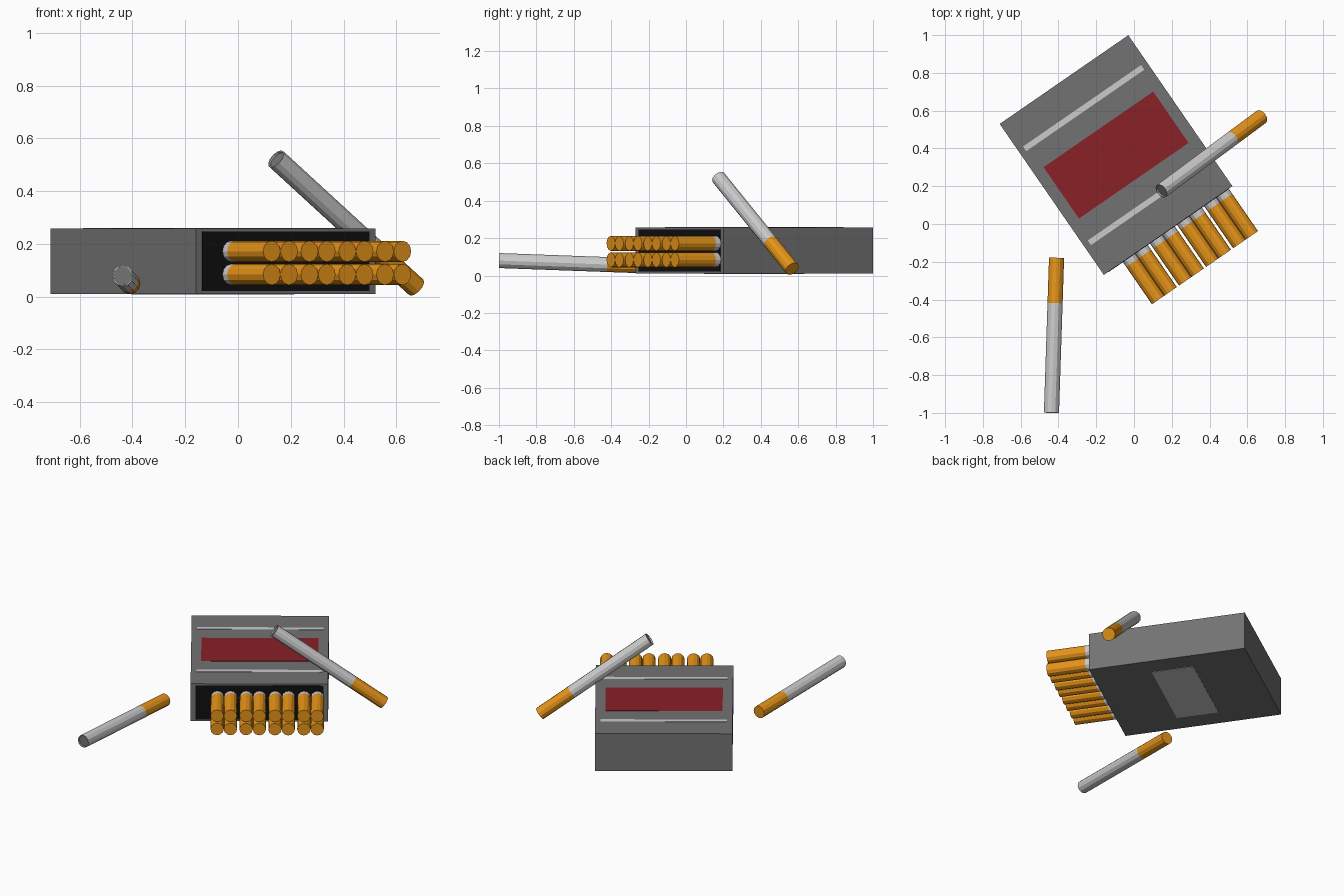
import bpy, bmesh, math
from mathutils import Vector, Matrix

if "Cube" in bpy.data.objects:
    bpy.data.objects.remove(bpy.data.objects["Cube"])

ANGLE = math.radians(34.6)
PACK = Matrix.Translation((-0.095, 0.365, 0)) @ Matrix.Rotation(ANGLE, 4, 'Z')
SIDES, R, LENGTH, FILTER = 12, 0.04, 0.82, 0.24


def material(name, rgb):
    m = bpy.data.materials.new(name)
    m.diffuse_color = (*rgb, 1)
    m.use_nodes = True
    m.node_tree.nodes["Principled BSDF"].inputs["Base Color"].default_value = m.diffuse_color
    return m


ORANGE = material("orange", (0.8, 0.3, 0.01))
RED = material("red", (0.25, 0.015, 0.02))
BLACK = material("black", (0.005, 0.005, 0.005))
DARK = material("dark_grey", (0.17, 0.17, 0.17))
LIGHT = material("light_grey", (0.6, 0.6, 0.6))


def finish(name, bm, mat, matrix):
    bmesh.ops.recalc_face_normals(bm, faces=bm.faces[:])
    mesh = bpy.data.meshes.new(name)
    bm.to_mesh(mesh)
    bm.free()
    ob = bpy.data.objects.new(name, mesh)
    bpy.context.collection.objects.link(ob)
    ob.matrix_world = matrix
    if mat:
        mesh.materials.append(mat)
    return ob


def box(name, size, centre, mat=None):
    bm = bmesh.new()
    bmesh.ops.create_cube(bm, size=1)
    bmesh.ops.scale(bm, vec=size, verts=bm.verts)
    bmesh.ops.translate(bm, vec=centre, verts=bm.verts)
    return finish(name, bm, mat, PACK)


def lathe(name, profile, mat, matrix):
    """Closed solid from (radius, height) rings along local z."""
    bm = bmesh.new()
    rings = [[bm.verts.new((r * math.cos(i * math.tau / SIDES),
                            r * math.sin(i * math.tau / SIDES), z))
              for i in range(SIDES)] for r, z in profile]
    for a, b in zip(rings, rings[1:]):
        for i in range(SIDES):
            j = (i + 1) % SIDES
            bm.faces.new((a[i], a[j], b[j], b[i]))
    bm.faces.new(rings[0][::-1])
    bm.faces.new(rings[-1])
    return finish(name, bm, mat, matrix)


def cigarette(name, filter_end, paper_end):
    a, b = Vector(filter_end), Vector(paper_end)
    rot = (b - a).to_track_quat('Z', 'Y').to_matrix().to_4x4()
    m = Matrix.Translation(a) @ rot
    lathe(name + "_filter", [(R, 0), (R, FILTER)], ORANGE, m)
    # paper tube with a shallow recessed end
    lathe(name + "_paper", [(R, FILTER), (R, LENGTH), (R - 0.005, LENGTH),
                            (R - 0.005, LENGTH - 0.01)], None, m)
    lathe(name + "_tobacco", [(R - 0.006, LENGTH - 0.02),
                              (R - 0.006, LENGTH - 0.008)], DARK, m)


# pack and its open front
box("pack_body", (0.827, 0.971, 0.248), (0, 0, 0.134), DARK)
box("pack_opening", (0.77, 0.004, 0.226), (0, -0.4855, 0.134), BLACK)

# printed panels
box("top_panel", (0.705, 0.33, 0.004), (0, 0, 0.258), RED)
for side, label in ((1, "back"), (-1, "front")):
    box(label + "_stripe", (0.76, 0.03, 0.004), (0, side * 0.302, 0.258), LIGHT)
box("bottom_panel", (0.57, 0.26, 0.004), (0, 0, 0.010), LIGHT)

# two rows of paired cigarettes sticking out of the pack
for row, z in enumerate((0.084, 0.172)):
    for i in range(8):
        x = -0.252 + (i // 2) * 0.174 + (i % 2) * 0.08
        cigarette(f"packed_cigarette_{row}_{i}",
                  PACK @ Vector((x, -0.758, z)),
                  PACK @ Vector((x, -0.758 + LENGTH, z)))

# loose cigarettes
cigarette("lying_cigarette", (-0.41, -0.18, 0.05), (-0.437, -1.0, 0.08))
cigarette("leaning_cigarette", (0.675, 0.568, 0.036), (0.145, 0.175, 0.522))
